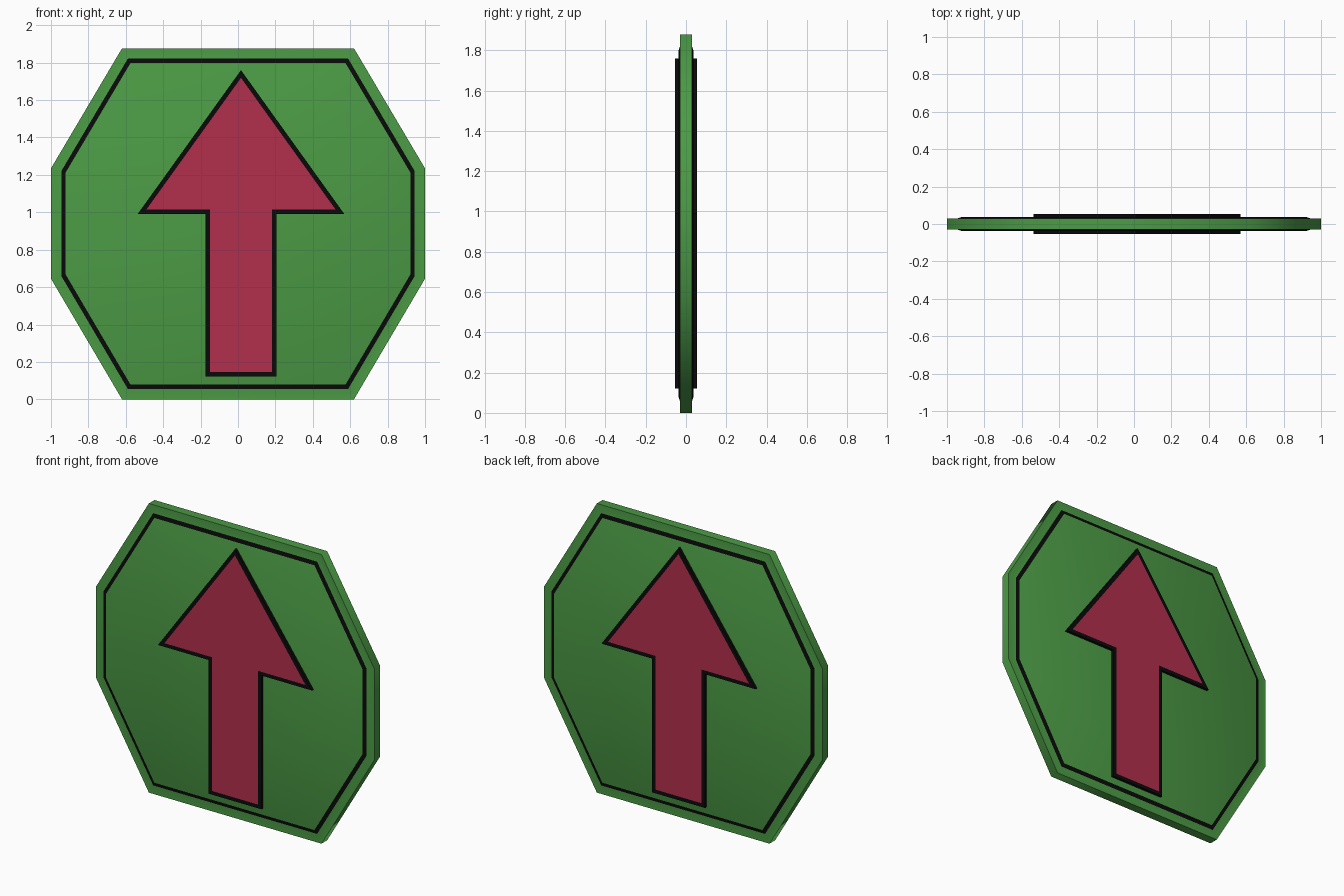
import bpy, bmesh, math
from mathutils import Vector

if "Cube" in bpy.data.objects:
    bpy.data.objects.remove(bpy.data.objects["Cube"])


def material(name, rgb):
    m = bpy.data.materials.new(name)
    m.diffuse_color = (*rgb, 1)
    m.use_nodes = True
    m.node_tree.nodes["Principled BSDF"].inputs["Base Color"].default_value = m.diffuse_color
    return m


GREEN = material("leaf green", (0.072, 0.33, 0.06))
BLACK = material("black", (0.003, 0.003, 0.003))
RED = material("crimson red", (0.45, 0.028, 0.075))


def inset(pts, d):
    """Mitred inward offset of a counter-clockwise profile."""
    out = []
    for i, p in enumerate(pts):
        a = (p - pts[i - 1]).normalized()
        b = (pts[(i + 1) % len(pts)] - p).normalized()
        na, nb = Vector((-a.y, a.x)), Vector((-b.y, b.x))
        out.append(p + (na + nb) * (d / (1 + na.dot(nb))))
    return out


def plaque(name, profile, steps, mats, ring_slots, wall_slot, cap_slot):
    """Double-sided slab; steps are (inset, half thickness) from rim to face."""
    pts = [Vector(p) for p in profile]
    n = len(pts)
    bm = bmesh.new()

    def loop(d, y):
        return [bm.verts.new((p.x, y, p.y)) for p in inset(pts, d)]

    def bridge(a, b, slot):
        for i in range(n):
            j = (i + 1) % n
            bm.faces.new((a[i], a[j], b[j], b[i])).material_index = slot

    front = [loop(d, -y) for d, y in steps]
    back = [loop(d, y) for d, y in steps]
    bridge(front[0], back[0], wall_slot)
    for side in (front, back):
        for k, slot in enumerate(ring_slots):
            bridge(side[k], side[k + 1], slot)
        bm.faces.new(side[-1]).material_index = cap_slot
    bmesh.ops.recalc_face_normals(bm, faces=bm.faces)
    me = bpy.data.meshes.new(name)
    bm.to_mesh(me)
    bm.free()
    for m in mats:
        me.materials.append(m)
    ob = bpy.data.objects.new(name, me)
    bpy.context.collection.objects.link(ob)
    return ob


# Octagonal board: flat green rim, black border line stepping up to green panel
half = [(0.62, 0), (1, 0.645), (1, 1.235), (0.62, 1.877)]
octagon = half + [(-x, z) for x, z in reversed(half)]
board = plaque("sign_board", octagon,
               [(0, 0.029), (0.055, 0.029), (0.079, 0.037)],
               [GREEN, BLACK], [0, 1], 0, 0)
bpy.context.view_layer.objects.active = board
board.select_set(True)
bpy.ops.object.shade_smooth_by_angle(angle=math.radians(62))

# Arrow: black walls and outline, red face on both sides
right = [(0.19, 0.122), (0.19, 0.99), (0.553, 0.99)]
arrow = right + [(0, 1.76)] + [(-x, z) for x, z in reversed(right)]
plaque("arrow", [(x + 0.016, z) for x, z in arrow],
       [(0, 0.054), (0.024, 0.054)], [BLACK, RED], [0], 0, 1)
